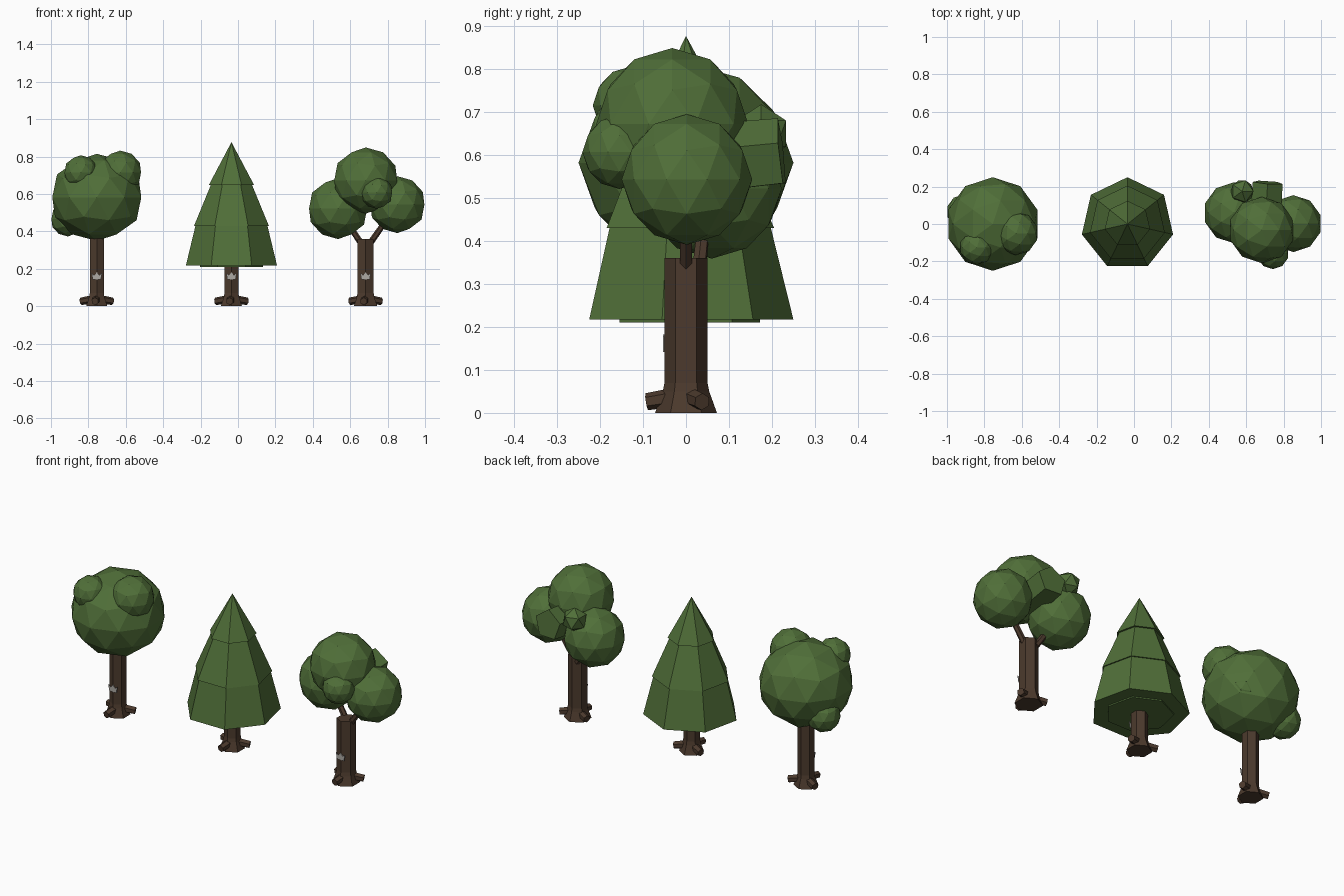
import bpy, bmesh
from math import sin, cos, radians, tau
from mathutils import Vector

if "Cube" in bpy.data.objects:
    bpy.data.objects.remove(bpy.data.objects["Cube"], do_unlink=True)


def material(name, color):
    m = bpy.data.materials.new(name)
    m.use_nodes = True
    m.diffuse_color = (*color, 1)
    bsdf = next(n for n in m.node_tree.nodes if n.type == "BSDF_PRINCIPLED")
    bsdf.inputs["Base Color"].default_value = (*color, 1)
    bsdf.inputs["Roughness"].default_value = 0.9
    return m


LEAF = material("leaf green", (0.08, 0.158, 0.04))
BARK = material("bark brown", (0.072, 0.042, 0.026))
PALE = material("pale grey", (0.42, 0.40, 0.37))


def finish(name, bm, mat):
    bmesh.ops.recalc_face_normals(bm, faces=bm.faces)
    mesh = bpy.data.meshes.new(name)
    bm.to_mesh(mesh)
    bm.free()
    mesh.materials.append(mat)
    ob = bpy.data.objects.new(name, mesh)
    bpy.context.collection.objects.link(ob)
    return ob


def lathe(name, x, profile, sides, start, mat):
    """Faceted solid about a vertical axis from (radius, height) pairs."""
    bm = bmesh.new()
    rings = []
    for r, z in profile:
        angles = [radians(start) + tau * i / sides for i in range(sides)]
        rings.append([bm.verts.new((x + r * cos(a), r * sin(a), z)) for a in angles])
    for low, high in zip(rings, rings[1:]):
        for i in range(sides):
            j = (i + 1) % sides
            bm.faces.new((low[i], low[j], high[j], high[i]))
    bm.faces.new(rings[0])
    bm.faces.new(rings[-1])
    bmesh.ops.remove_doubles(bm, verts=bm.verts, dist=1e-5)
    return finish(name, bm, mat)


def limb(name, a, b, r1, r2, sides, mat):
    """Faceted tapered rod between two points."""
    a, b = Vector(a), Vector(b)
    bm = bmesh.new()
    bmesh.ops.create_cone(bm, cap_ends=True, segments=sides, radius1=r1,
                          radius2=r2, depth=(b - a).length)
    ob = finish(name, bm, mat)
    ob.location = (a + b) / 2
    ob.rotation_euler = (b - a).to_track_quat("Z", "Y").to_euler()
    return ob


def clump(name, center, radius, detail=2, squash=1):
    bm = bmesh.new()
    bmesh.ops.create_icosphere(bm, subdivisions=detail, radius=radius)
    ob = finish(name, bm, LEAF)
    ob.location = center
    ob.scale.z = squash
    return ob


def trunk(tree, x, r, top):
    # Hexagonal stem with a flared foot
    lathe(tree + "_trunk", x, [(r + 0.022, 0), (r + 0.004, 0.05), (r, 0.07), (r, top)],
          6, 90, BARK)
    # Three stubby roots
    for i, angle in enumerate((24, 156, 264)):
        c, s = cos(radians(angle)), sin(radians(angle))
        limb(f"{tree}_root_{i + 1}", (x + 0.03 * c, 0.03 * s, 0.036),
             (x + 0.092 * c, 0.092 * s, 0.026), 0.022, 0.02, 6, BARK)
    # Jagged pale bark patch on the front
    bm = bmesh.new()
    outline = [(-0.022, 0.142), (0.022, 0.142), (0.028, 0.178), (0.014, 0.166),
               (0, 0.182), (-0.014, 0.166), (-0.028, 0.178)]
    face = bm.faces.new([bm.verts.new((x + u, -r - 0.004, v)) for u, v in outline])
    ext = bmesh.ops.extrude_face_region(bm, geom=[face])
    verts = [g for g in ext["geom"] if isinstance(g, bmesh.types.BMVert)]
    bmesh.ops.translate(bm, verts=verts, vec=(0, 0.004, 0))
    finish(tree + "_bark_patch", bm, PALE)


# Round tree
X = -0.755
trunk("round_tree", X, 0.043, 0.42)
clump("round_tree_crown", (X, 0, 0.582), 0.25, squash=0.93)
for i, (dx, dy, z, r) in enumerate([(0.125, -0.05, 0.715, 0.117),
                                    (-0.085, -0.125, 0.715, 0.092),
                                    (-0.155, 0.066, 0.465, 0.092),
                                    (0.118, 0.097, 0.53, 0.085)]):
    clump(f"round_tree_clump_{i + 1}", (X + dx, dy, z), r)

# Pine tree
X = -0.035
trunk("pine_tree", X, 0.043, 0.3)
lathe("pine_tree_underside", X, [(0.172, 0.21), (0.172, 0.225)], 7, 90, LEAF)
tiers = [(0.25, 0.217, 0.195, 0.44), (0.205, 0.43, 0.108, 0.66), (0.124, 0.648, 0, 0.877)]
for i, (r1, z1, r2, z2) in enumerate(tiers):
    lathe(f"pine_tree_tier_{i + 1}", X, [(r1, z1), (r2, z2)], 7, 90, LEAF)

# Branching tree
X = 0.682
trunk("branching_tree", X, 0.05, 0.36)
limb("branching_tree_left_branch", (X + 0.02, 0, 0.33), (0.80, 0, 0.47), 0.017, 0.015, 6, BARK)
limb("branching_tree_right_branch", (X - 0.02, 0.03, 0.33), (0.57, 0.045, 0.47),
     0.017, 0.015, 6, BARK)
clump("branching_tree_top_clump", (0.683, -0.032, 0.672), 0.177)
clump("branching_tree_right_clump", (0.535, 0.06, 0.522), 0.163)
clump("branching_tree_left_clump", (0.852, 0.002, 0.543), 0.152)
clump("branching_tree_front_clump", (0.742, -0.155, 0.607), 0.086)
clump("branching_tree_back_clump", (0.578, 0.175, 0.65), 0.068, detail=1)
limb("branching_tree_back_stub", (0.70, 0.0, 0.58), (0.715, 0.222, 0.602),
     0.088, 0.084, 5, LEAF)
